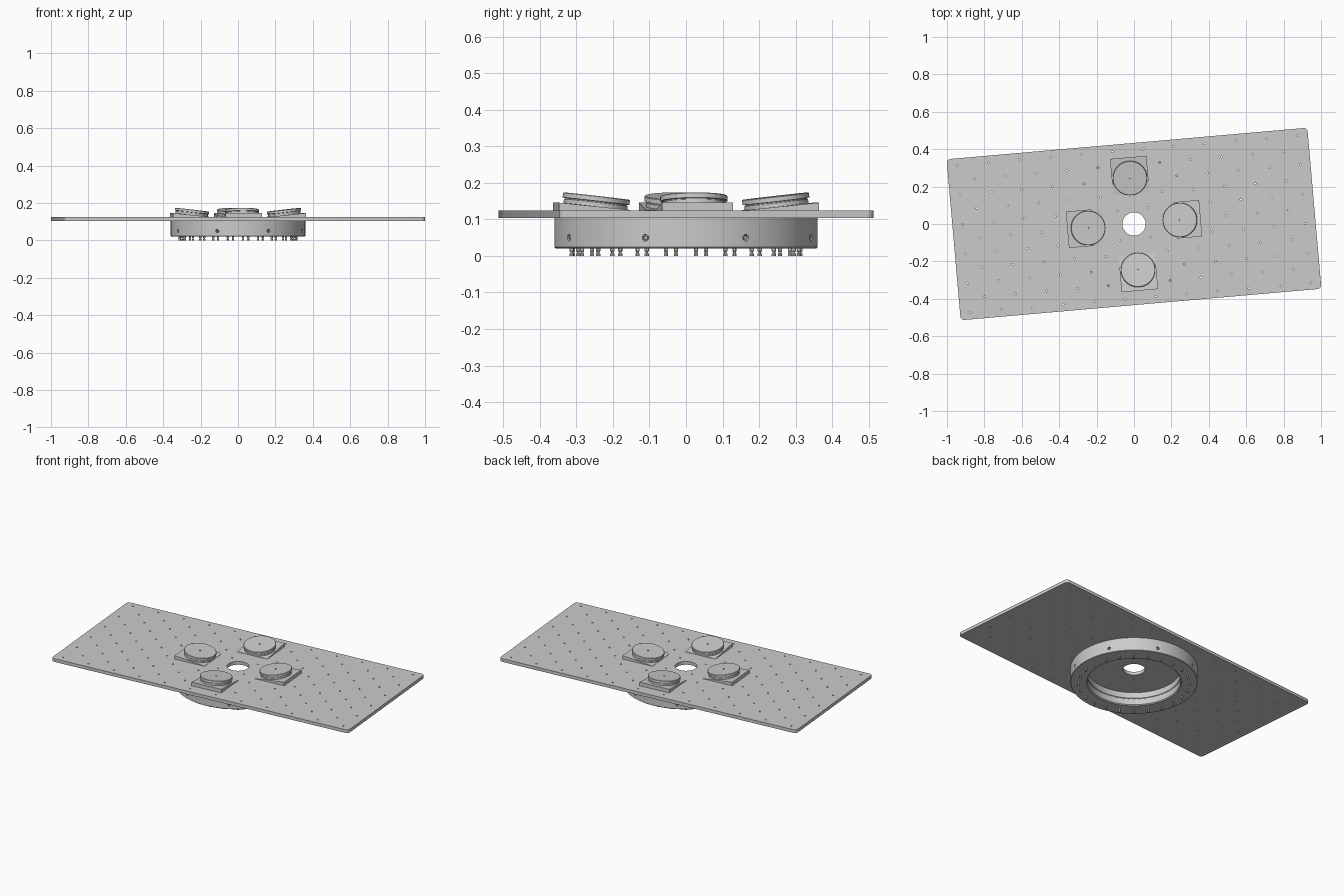
import bpy, bmesh, math
from mathutils import Matrix, Vector

cube = bpy.data.objects.get("Cube")
if cube:
    bpy.data.objects.remove(cube, do_unlink=True)

TURN = math.radians(5)
GREY = (0.6, 0.6, 0.6, 1)
mat = bpy.data.materials.new("machined grey")
mat.use_nodes = True
mat.diffuse_color = GREY
mat.node_tree.nodes["Principled BSDF"].inputs["Base Color"].default_value = GREY


def finish(name, bm, matrix=Matrix(), smooth=True):
    bmesh.ops.recalc_face_normals(bm, faces=bm.faces)
    me = bpy.data.meshes.new(name)
    bm.to_mesh(me)
    bm.free()
    me.materials.append(mat)
    ob = bpy.data.objects.new(name, me)
    bpy.context.collection.objects.link(ob)
    ob.matrix_world = matrix
    if smooth:
        bpy.ops.object.select_all(action='DESELECT')
        ob.select_set(True)
        bpy.context.view_layer.objects.active = ob
        bpy.ops.object.shade_smooth_by_angle(angle=math.radians(30))
    return ob


def lathe(bm, profile, steps, closed=False, matrix=Matrix()):
    """Spin (radius, height) points around local z."""
    rows = []
    for i in range(steps):
        a = 2 * math.pi * i / steps
        rows.append([bm.verts.new(matrix @ Vector((r * math.cos(a), r * math.sin(a), z)))
                     for r, z in profile])
    n = len(profile)
    for i in range(steps):
        p, q = rows[i], rows[(i + 1) % steps]
        for j in range(n if closed else n - 1):
            k = (j + 1) % n
            bm.faces.new((p[j], q[j], q[k], p[k]))
    if not closed:
        bm.faces.new([r[0] for r in rows][::-1])
        bm.faces.new([r[-1] for r in rows])


def around(angle, radius, z):
    return Matrix.Rotation(angle, 4, 'Z') @ Matrix.Translation((radius, 0, z))


# Perforated rectangular plate: outline and holes as one filled curve
curve = bpy.data.curves.new("perforated_plate", 'CURVE')
curve.dimensions = '2D'
curve.fill_mode = 'BOTH'
curve.extrude = 0.01


def loop(points):
    sp = curve.splines.new('POLY')
    sp.points.add(len(points) - 1)
    for p, (x, y) in zip(sp.points, points):
        p.co = (x, y, 0, 1)
    sp.use_cyclic_u = True


def circle(cx, cy, r, n):
    loop([(cx + r * math.cos(2 * math.pi * i / n), cy + r * math.sin(2 * math.pi * i / n))
          for i in range(n)])


HX, HY, R = 0.968, 0.432, 0.02
outline = []
for c, (sx, sy) in enumerate([(1, 1), (-1, 1), (-1, -1), (1, -1)]):
    for i in range(5):
        a = math.pi / 2 * (c + i / 4)
        outline.append((sx * (HX - R) + R * math.cos(a), sy * (HY - R) + R * math.sin(a)))
loop(outline)
circle(0, 0, 0.062, 48)
for row in range(-5, 6):
    for col in range(-11, 12):
        x, y = col * 0.083, row * 0.079
        under_mount = min(math.hypot(abs(x) - 0.26, y), math.hypot(x, abs(y) - 0.26)) < 0.14
        if (row + col) % 2 == 0 and math.hypot(x, y) > 0.09 and not under_mount:
            circle(x, y, 0.005, 8)
tmp = bpy.data.objects.new("plate_curve", curve)
bpy.context.collection.objects.link(tmp)
bpy.context.view_layer.update()
mesh = bpy.data.meshes.new_from_object(tmp.evaluated_get(bpy.context.evaluated_depsgraph_get()))
bpy.data.objects.remove(tmp, do_unlink=True)
bm = bmesh.new()
bm.from_mesh(mesh)
bpy.data.meshes.remove(mesh)
bmesh.ops.remove_doubles(bm, verts=bm.verts, dist=0.0001)
finish("perforated_plate", bm, Matrix.Translation((0, 0, 0.114)) @ Matrix.Rotation(TURN, 4, 'Z'))

# Bearing ring below the plate
bm = bmesh.new()
lathe(bm, [(0.36, 0.104), (0.36, 0.024), (0.357, 0.021), (0.268, 0.021), (0.262, 0.026),
           (0.262, 0.06), (0.265, 0.062), (0.265, 0.066), (0.262, 0.068), (0.262, 0.104)],
      96, closed=True)
ring = finish("bearing_ring", bm)

# Radial sockets cut in the ring wall, each holding a recessed plug
bm, plugs = bmesh.new(), bmesh.new()
for k in range(8):
    m = around(math.radians(27 + 45 * k), 0.36, 0.05) @ Matrix.Rotation(math.pi / 2, 4, 'Y')
    lathe(bm, [(0.009, -0.025), (0.009, 0.02)], 16, matrix=m)
    lathe(plugs, [(0.005, -0.03), (0.005, -0.002)], 12, matrix=m)
cutter = finish("socket_cutter", bm, smooth=False)
cutter.hide_render = True
cutter.hide_viewport = True
cut = ring.modifiers.new("sockets", 'BOOLEAN')
cut.operation = 'DIFFERENCE'
cut.solver = 'EXACT'
cut.object = cutter
finish("socket_plugs", plugs)

# Screws hanging from the ring
bm = bmesh.new()
for k in range(24):
    m = around(TURN + math.radians(15 * k), 0.314, 0)
    lathe(bm, [(0.006, 0), (0.006, 0.006), (0.004, 0.007), (0.004, 0.012),
               (0.006, 0.013), (0.006, 0.022)], 12, matrix=m)
finish("ring_screws", bm)

# Four wedge mounts with round pads tilted towards the centre
TILT = math.radians(-6.5)
H = 0.0975
for k, side in enumerate(("right_hand", "rear", "left_hand", "front")):
    m = around(TURN + k * math.pi / 2, 0.26, 0.123)
    bm = bmesh.new()
    bmesh.ops.create_cube(bm, size=1)
    for v in bm.verts:
        top = 0.023 if v.co.x > 0 else 0.003
        v.co = (v.co.x * 2 * H, v.co.y * 2 * H, top if v.co.z > 0 else 0)
    finish(side + "_wedge_base", bm, m, smooth=False)

    pad = m @ Matrix.Translation((-0.011, 0, 0.012)) @ Matrix.Rotation(TILT, 4, 'Y')
    bm = bmesh.new()
    lathe(bm, [(0.088, 0), (0.088, 0.011), (0.085, 0.012), (0.085, 0.014), (0.092, 0.015),
               (0.092, 0.027), (0.09, 0.029), (0.005, 0.029), (0.005, 0.022)], 64)
    finish(side + "_round_pad", bm, pad)
